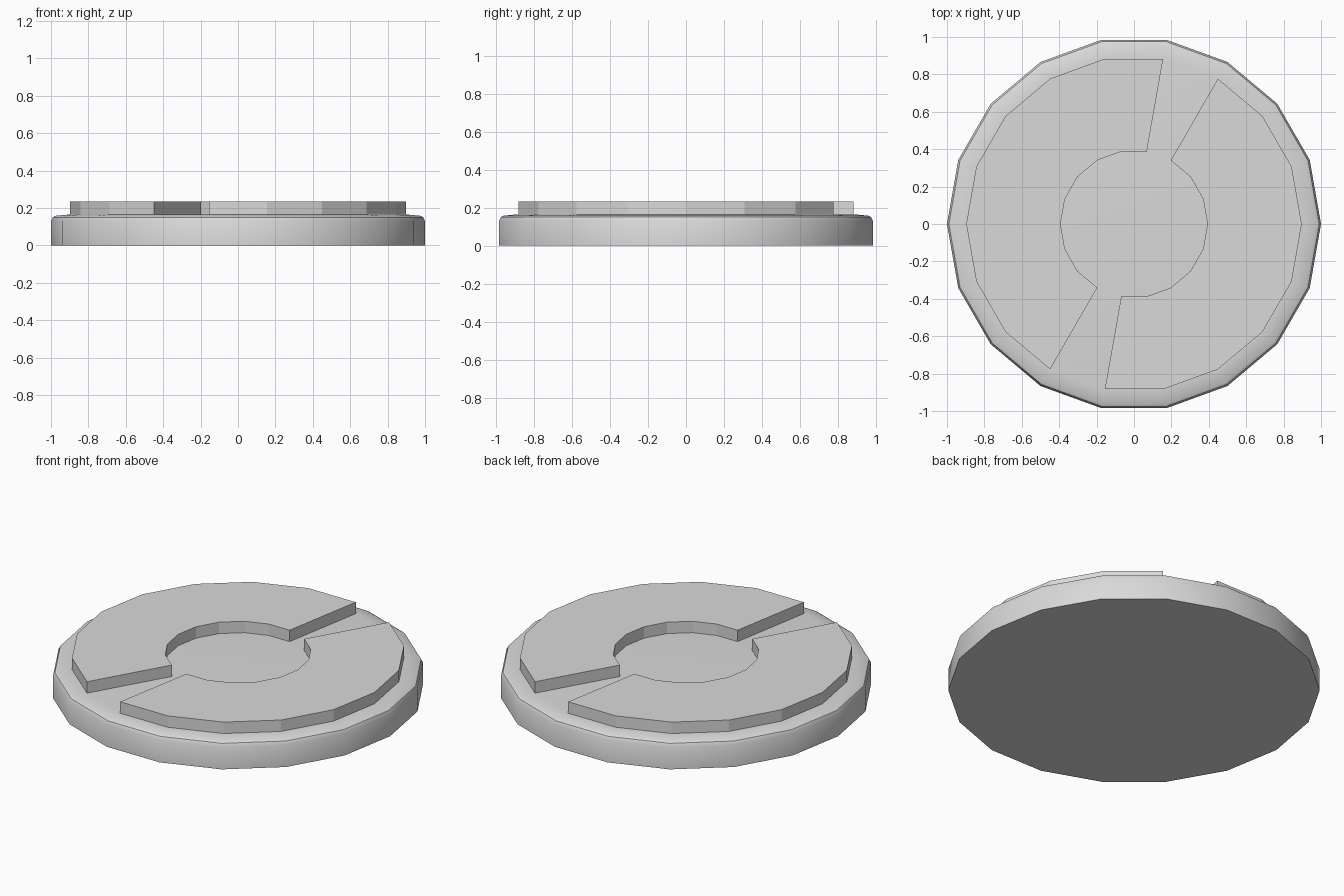
import bpy, bmesh
from math import cos, sin, radians

cube = bpy.data.objects.get("Cube")
if cube:
    bpy.data.objects.remove(cube, do_unlink=True)

SIDES = 18
STEP = 360 / SIDES

grey = bpy.data.materials.new("light_grey")
grey.use_nodes = True
colour = (0.7, 0.7, 0.7, 1)
grey.diffuse_color = colour
grey.node_tree.nodes["Principled BSDF"].inputs["Base Color"].default_value = colour


def polar(r, deg, z):
    return (r * cos(radians(deg)), r * sin(radians(deg)), z)


def finish(name, bm):
    bmesh.ops.recalc_face_normals(bm, faces=bm.faces)
    mesh = bpy.data.meshes.new(name)
    bm.to_mesh(mesh)
    bm.free()
    mesh.materials.append(grey)
    obj = bpy.data.objects.new(name, mesh)
    bpy.context.collection.objects.link(obj)
    return obj


# Round base: a lathed profile with a rounded rim and slightly crowned top
def make_base():
    bm = bmesh.new()
    profile = [(1, 0), (1, 0.13), (0.99, 0.15), (0.975, 0.158), (0.9, 0.165)]
    rings = [[bm.verts.new(polar(r, i * STEP, z)) for i in range(SIDES)]
             for r, z in profile]
    for low, high in zip(rings, rings[1:]):
        for i in range(SIDES):
            j = (i + 1) % SIDES
            bm.faces.new((low[i], low[j], high[j], high[i]))
    bm.faces.new(rings[0])
    bm.faces.new(rings[-1])
    return finish("round_base", bm)


# Raised arc plate: an extruded ring sector with flat facets
def make_arc(name, start, end, inner=0.393, outer=0.897, z0=0.16, z1=0.233):
    bm = bmesh.new()
    angles = [start + i * STEP for i in range(round((end - start) / STEP) + 1)]
    outline = [polar(outer, a, z0) for a in angles]
    outline += [polar(inner, a, z0) for a in reversed(angles)]
    face = bm.faces.new([bm.verts.new(p) for p in outline])
    top = bmesh.ops.extrude_face_region(bm, geom=[face])
    verts = [g for g in top["geom"] if isinstance(g, bmesh.types.BMVert)]
    bmesh.ops.translate(bm, verts=verts, vec=(0, 0, z1 - z0))
    return finish(name, bm)


base = make_base()
make_arc("right_raised_arc", 80, 240)
make_arc("left_raised_arc", -100, 60)

bpy.ops.object.select_all(action="DESELECT")
base.select_set(True)
bpy.context.view_layer.objects.active = base
bpy.ops.object.shade_smooth_by_angle(angle=radians(30))
